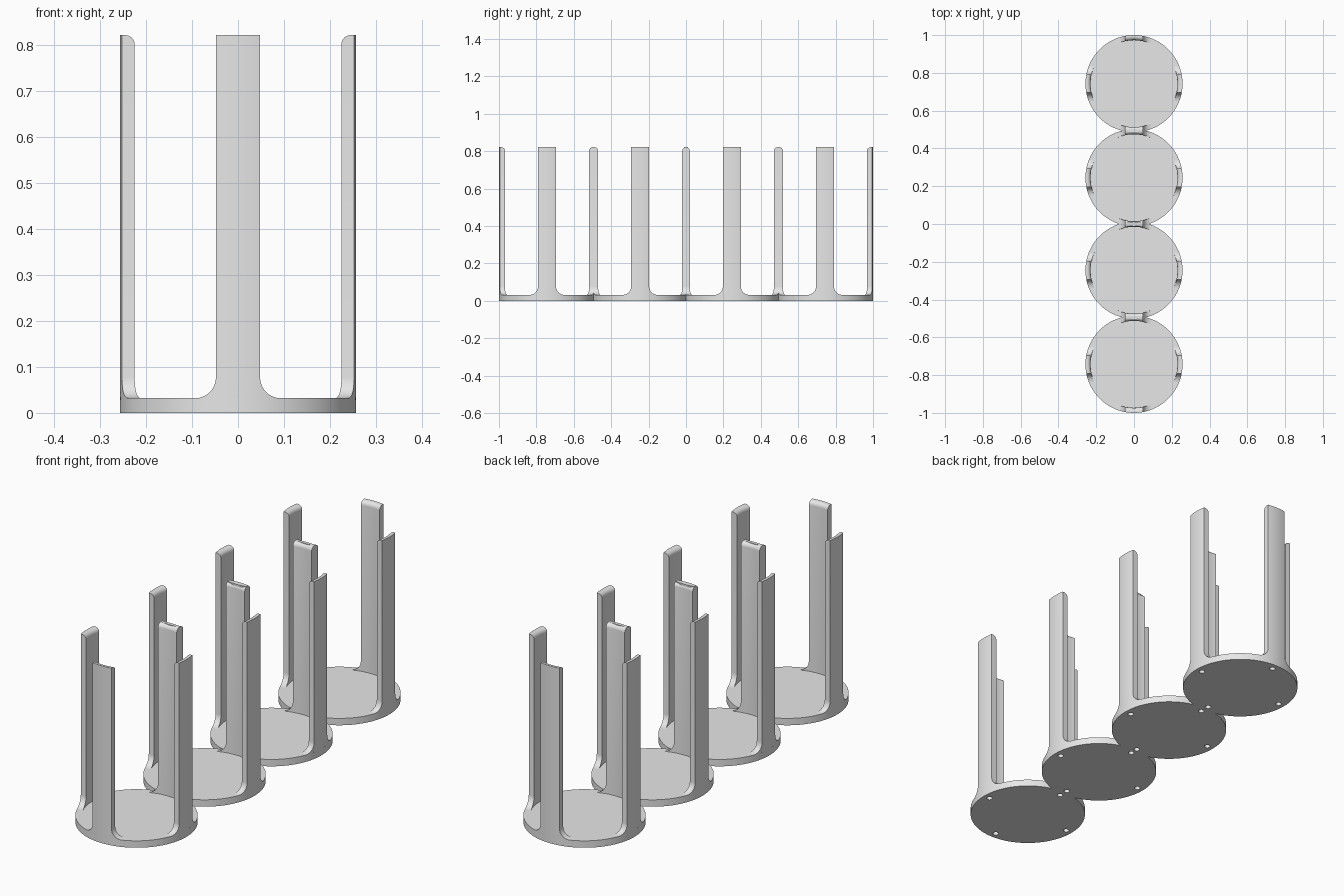
import bpy, bmesh, math
from mathutils import Matrix

cube = bpy.data.objects.get("Cube")
if cube:
    bpy.data.objects.remove(cube, do_unlink=True)

RADIUS, INNER, BASE, TOP = 0.257, 0.23, 0.032, 0.822
HALF, FLARE, ROUND = 0.048, 0.045, 0.02
CENTRES = (-0.743, -0.245, 0.245, 0.743)

grey = bpy.data.materials.new("light_grey")
grey.use_nodes = True
grey.diffuse_color = (0.8, 0.8, 0.8, 1)
grey.node_tree.nodes["Principled BSDF"].inputs["Base Color"].default_value = (0.8, 0.8, 0.8, 1)


def make_object(name, bm):
    bmesh.ops.recalc_face_normals(bm, faces=bm.faces)
    mesh = bpy.data.meshes.new(name)
    bm.to_mesh(mesh)
    bm.free()
    mesh.materials.append(grey)
    obj = bpy.data.objects.new(name, mesh)
    bpy.context.collection.objects.link(obj)
    return obj


def smooth(obj):
    bpy.ops.object.select_all(action='DESELECT')
    obj.select_set(True)
    bpy.context.view_layer.objects.active = obj
    bpy.ops.object.shade_smooth_by_angle(angle=math.radians(35))


def cylinder(bm, radius, low, high, x, y, sides):
    bmesh.ops.create_cone(bm, cap_ends=True, segments=sides, radius1=radius,
                          radius2=radius, depth=high - low,
                          matrix=Matrix.Translation((x, y, (low + high) / 2)))


def post_rows(steps=8):
    """Height, half width and inner radius of each post section."""
    rows = [(BASE - 0.004, HALF + FLARE, INNER)]
    for i in range(steps + 1):
        a = math.pi / 2 * i / steps
        rows.append((BASE + FLARE * (1 - math.cos(a)),
                     HALF + FLARE * (1 - math.sin(a)), INNER))
    for i in range(steps + 1):
        a = math.pi / 2 * i / steps
        rows.append((TOP - ROUND + ROUND * math.sin(a), HALF,
                     INNER + ROUND * (1 - math.cos(a))))
    return rows


def add_post(bm, turn, y, columns=12):
    """Curved upright with a flared foot and a rounded inner top edge."""
    place = Matrix.Translation((0, y, 0)) @ Matrix.Rotation(turn, 4, 'Z')
    sections = []
    for z, half, inner in post_rows():
        xs = [half * (2 * i / columns - 1) for i in range(columns + 1)]
        loop = [(x, math.sqrt(RADIUS ** 2 - x * x), z) for x in xs]
        loop += [(x, math.sqrt(inner ** 2 - x * x), z) for x in reversed(xs)]
        verts = [bm.verts.new(p) for p in loop]
        bmesh.ops.transform(bm, matrix=place, verts=verts)
        sections.append(verts)
    count = len(sections[0])
    for low, high in zip(sections, sections[1:]):
        for i in range(count):
            j = (i + 1) % count
            bm.faces.new((low[i], low[j], high[j], high[i]))
    for verts in (sections[0], sections[-1]):
        for i in range(columns):
            bm.faces.new((verts[i], verts[i + 1],
                          verts[count - 2 - i], verts[count - 1 - i]))


# Cutter for the small blind holes under the posts
bm = bmesh.new()
for y in CENTRES:
    for k in range(4):
        a = k * math.pi / 2
        cylinder(bm, 0.013, -0.02, 0.025, 0.225 * math.cos(a), y + 0.225 * math.sin(a), 20)
cutter = make_object("hole_cutter", bm)
cutter.hide_render = True

for n, y in enumerate(CENTRES, 1):
    # Round base with holes
    bm = bmesh.new()
    cylinder(bm, RADIUS, 0, BASE, 0, y, 128)
    base = make_object(f"base_{n}", bm)
    cut = base.modifiers.new("holes", 'BOOLEAN')
    cut.operation, cut.solver, cut.object = 'DIFFERENCE', 'EXACT', cutter
    bpy.context.view_layer.objects.active = base
    bpy.ops.object.modifier_apply(modifier=cut.name)
    smooth(base)

    # Four uprights around the rim
    for side, k in (("back", 0), ("right", 1), ("front", 2), ("left", 3)):
        bm = bmesh.new()
        add_post(bm, k * math.pi / 2, y)
        smooth(make_object(f"{side}_post_{n}", bm))

bpy.data.objects.remove(cutter, do_unlink=True)
